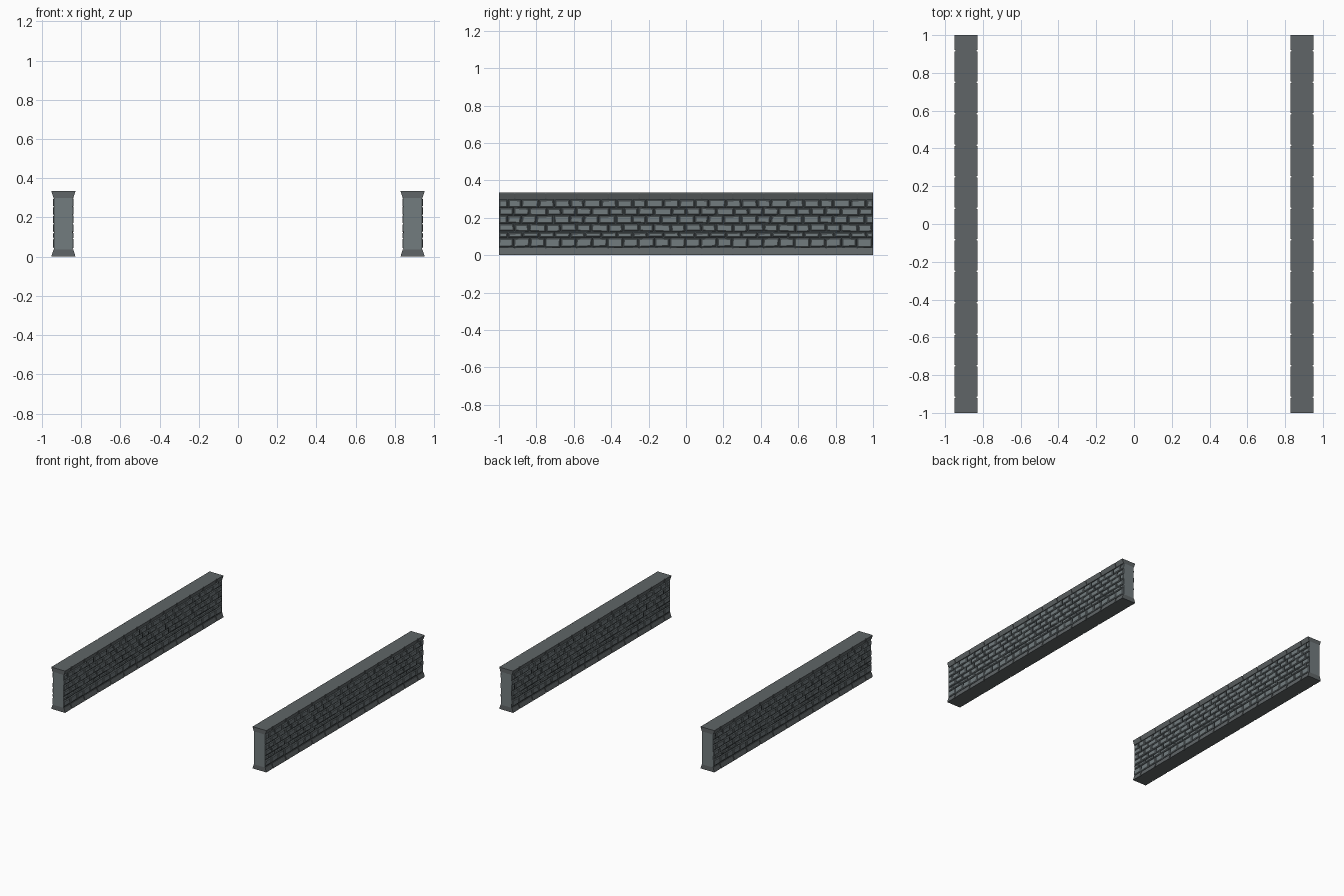
import bpy, bmesh, random

if "Cube" in bpy.data.objects:
    bpy.data.objects.remove(bpy.data.objects["Cube"])

random.seed(4)
CX = 0.89          # wall centre line
TILE = 1 / 3       # the stone pattern repeats every third of a unit
TOP = 0.334


def material(name, rgb):
    m = bpy.data.materials.new(name)
    m.diffuse_color = (*rgb, 1)
    m.use_nodes = True
    m.node_tree.nodes["Principled BSDF"].inputs["Base Color"].default_value = m.diffuse_color
    return m


brick_mat = material("brick_grey", (0.17, 0.20, 0.21))
trim_mat = material("trim_grey", (0.115, 0.13, 0.135))
mortar_mat = material("mortar_grey", (0.045, 0.055, 0.06))


def finish(name, bm, mat):
    """Turn a bmesh into an object mirrored to the opposite wall."""
    bmesh.ops.recalc_face_normals(bm, faces=bm.faces)
    me = bpy.data.meshes.new(name)
    bm.to_mesh(me)
    bm.free()
    me.materials.append(mat)
    ob = bpy.data.objects.new(name, me)
    bpy.context.collection.objects.link(ob)
    ob.modifiers.new("opposite_wall", 'MIRROR').use_axis[0] = True
    return ob


def prism(bm, profile, y0, y1):
    """Extrude an (x, z) profile, relative to the wall centre, along y."""
    a = [bm.verts.new((CX + x, y0, z)) for x, z in profile]
    b = [bm.verts.new((CX + x, y1, z)) for x, z in profile]
    n = len(profile)
    bm.faces.new(a)
    bm.faces.new(b[::-1])
    for i in range(n):
        j = (i + 1) % n
        bm.faces.new((a[i], b[i], b[j], a[j]))


# mortar core behind the stones
bm = bmesh.new()
prism(bm, [(-0.045, 0.03), (0.045, 0.03), (0.045, 0.305), (-0.045, 0.305)], -0.999, 0.999)
finish("mortar_core", bm, mortar_mat)

# light stone end panels
bm = bmesh.new()
for y0, y1 in ((-1, -0.999), (0.999, 1)):
    prism(bm, [(-0.047, 0.036), (0.047, 0.036), (0.047, 0.3), (-0.047, 0.3)], y0, y1)
finish("end_panel", bm, brick_mat)


# coping and plinth: tapered beams faced with slabs split by narrow joints
def trim(name, z_wide, z_mid, z_narrow):
    bm = bmesh.new()
    inner = [(0.055, z_wide), (0.055, z_mid), (0.044, z_narrow)]
    outer = [(0.061, z_wide), (0.060, z_mid), (0.050, z_narrow)]
    prism(bm, inner + [(-x, z) for x, z in inner[::-1]], -1, 1)
    joints = [-1] + [-11 / 12 + i / 6 for i in range(12)] + [1]
    for y0, y1 in zip(joints, joints[1:]):
        a = y0 if y0 == -1 else y0 + 0.004
        b = y1 if y1 == 1 else y1 - 0.004
        for s in (1, -1):
            prism(bm, [(s * x, z) for x, z in inner + outer[::-1]], a, b)
    finish(name, bm, trim_mat)


trim("coping", TOP, TOP - 0.006, 0.299)
trim("plinth", 0.0, 0.006, 0.037)


# one stone: a chamfered block with slightly uneven corners
def stone(bm, side, y0, y1, z0, z1, jitter):
    c = min(0.005, (y1 - y0) * 0.3)
    rings = []
    for x, inset in ((0.044, 0), (0.048, 0), (0.0525, c)):
        corners = [(y0 + inset, z0 + inset), (y1 - inset, z0 + inset),
                   (y1 - inset, z1 - inset), (y0 + inset, z1 - inset)]
        rings.append([bm.verts.new((CX + side * x, max(-1, min(1, y + dy)), z + dz))
                      for (y, z), (dy, dz) in zip(corners, jitter)])
    bm.faces.new(rings[-1])
    for lo, hi in zip(rings, rings[1:]):
        for i in range(4):
            j = (i + 1) % 4
            bm.faces.new((lo[i], lo[j], hi[j], hi[i]))


# six courses of stones, staggered, on both faces of the wall
courses = [(0.044, 0.091), (0.096, 0.121), (0.126, 0.166),
           (0.170, 0.210), (0.214, 0.252), (0.256, 0.296)]
bm = bmesh.new()
for row, (z0, z1) in enumerate(courses):
    shift = (row % 2) * TILE / 8
    cuts = [i * TILE / 4 + shift + random.uniform(-0.008, 0.008) for i in range(4)]
    cuts.append(cuts[0] + TILE)
    jitters = [[(random.uniform(-0.002, 0.002), random.uniform(-0.0025, 0.0025))
                for _ in range(4)] for _ in range(4)]
    for tile in range(-1, 7):
        for k in range(4):
            a = -1 + tile * TILE + cuts[k] + 0.003
            b = -1 + tile * TILE + cuts[k + 1] - 0.003
            a, b = max(a, -1), min(b, 1)
            if b - a > 0.008:
                for side in (1, -1):
                    stone(bm, side, a, b, z0, z1, jitters[k])
finish("wall_stones", bm, brick_mat)
